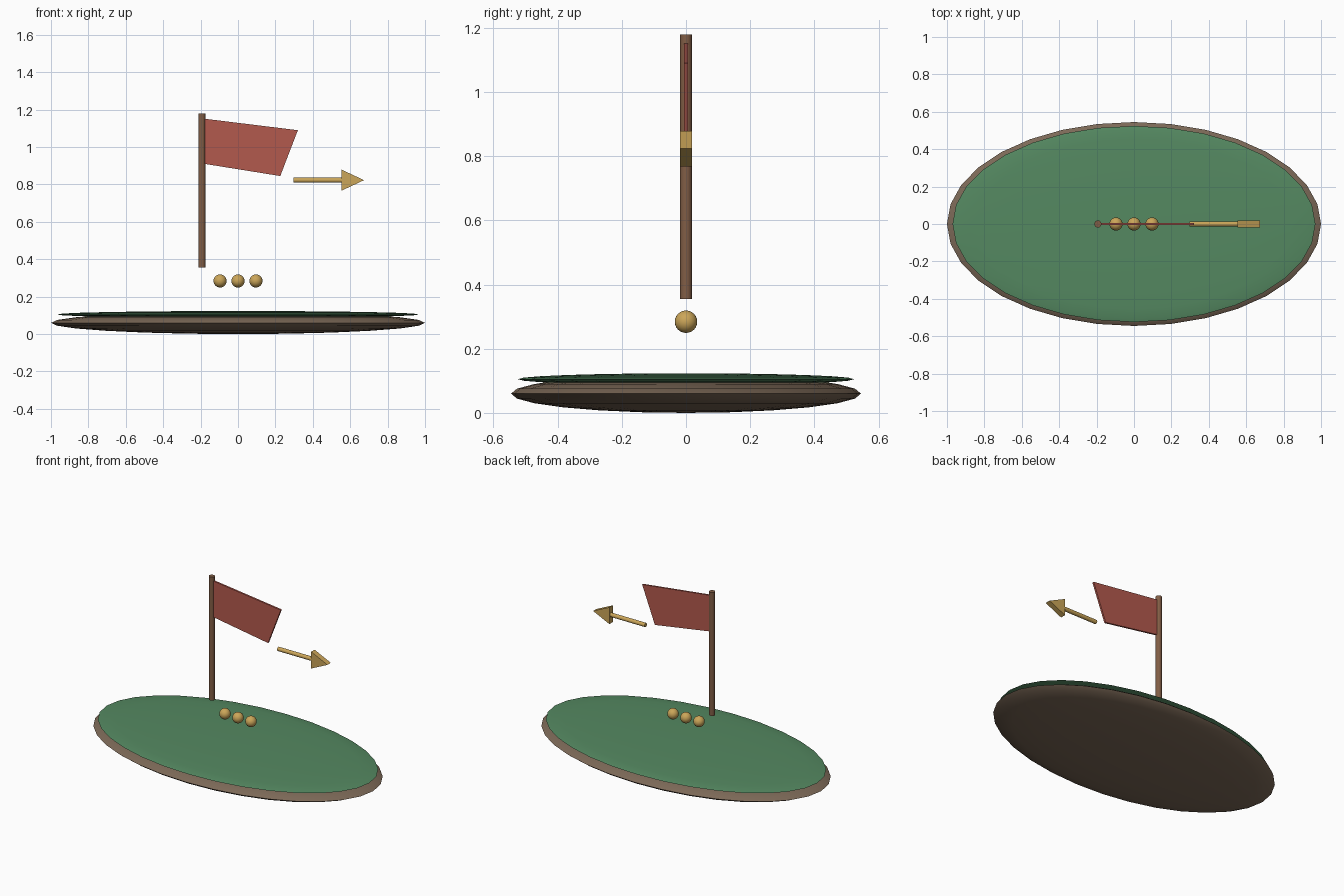
import bpy
import math

if "Cube" in bpy.data.objects:
    bpy.data.objects.remove(bpy.data.objects["Cube"])


def material(name, color):
    mat = bpy.data.materials.new(name)
    mat.diffuse_color = (*color, 1)
    mat.use_nodes = True
    mat.node_tree.nodes["Principled BSDF"].inputs["Base Color"].default_value = mat.diffuse_color
    return mat


earth = material("earth", (0.20, 0.14, 0.095))
grass = material("grass", (0.09, 0.25, 0.12))
wood = material("wood", (0.22, 0.11, 0.06))
cloth = material("cloth", (0.45, 0.10, 0.075))
gold = material("gold", (0.60, 0.38, 0.10))


def finish(obj, name, mat, angle=40):
    obj.name = name
    obj.data.materials.append(mat)
    bpy.ops.object.select_all(action='DESELECT')
    obj.select_set(True)
    bpy.context.view_layer.objects.active = obj
    bpy.ops.object.transform_apply(location=False, rotation=True, scale=True)
    bpy.ops.object.shade_smooth_by_angle(angle=math.radians(angle))


def ellipsoid(name, loc, radii, mat, segments, rings):
    bpy.ops.mesh.primitive_uv_sphere_add(segments=segments, ring_count=rings, radius=1, location=loc)
    obj = bpy.context.object
    obj.scale = radii
    finish(obj, name, mat, 60)


def rod(name, loc, radius, length, mat, rotation=(0, 0, 0)):
    bpy.ops.mesh.primitive_cylinder_add(vertices=16, radius=radius, depth=length,
                                        location=loc, rotation=rotation)
    finish(bpy.context.object, name, mat)


def plate(name, outline, thickness, mat):
    """Extrude an outline in the xz plane evenly about y = 0."""
    n = len(outline)
    verts = [(x, y, z) for y in (-thickness / 2, thickness / 2) for x, z in outline]
    faces = [tuple(range(n)), tuple(range(2 * n - 1, n - 1, -1))]
    faces += [(i, i + n, (i + 1) % n + n, (i + 1) % n) for i in range(n)]
    mesh = bpy.data.meshes.new(name)
    mesh.from_pydata(verts, [], faces)
    obj = bpy.data.objects.new(name, mesh)
    bpy.context.collection.objects.link(obj)
    finish(obj, name, mat, 20)


# Oval island: earth disc with a grass layer on top
ellipsoid("earth_base", (0, 0, 0.06), (1.0, 0.545, 0.06), earth, 32, 12)
ellipsoid("grass_top", (0, 0, 0.105), (0.97, 0.524, 0.0185), grass, 32, 12)

# Row of three balls floating above the grass
for i in range(3):
    ellipsoid(f"ball_{i + 1}", (0.096 * (i - 1), 0, 0.284), (0.035,) * 3, gold, 24, 12)

# Flag and its pole
rod("flag_pole", (-0.193, 0, 0.767), 0.019, 0.824, wood)
plate("flag", [(-0.185, 0.911), (0.226, 0.845), (0.32, 1.09), (-0.185, 1.152)], 0.012, cloth)

# Arrow pointing right
rod("arrow_shaft", (0.433, 0, 0.823), 0.0135, 0.27, gold, (0, math.pi / 2, 0))
plate("arrow_head", [(0.554, 0.767), (0.674, 0.823), (0.554, 0.879)], 0.036, gold)
